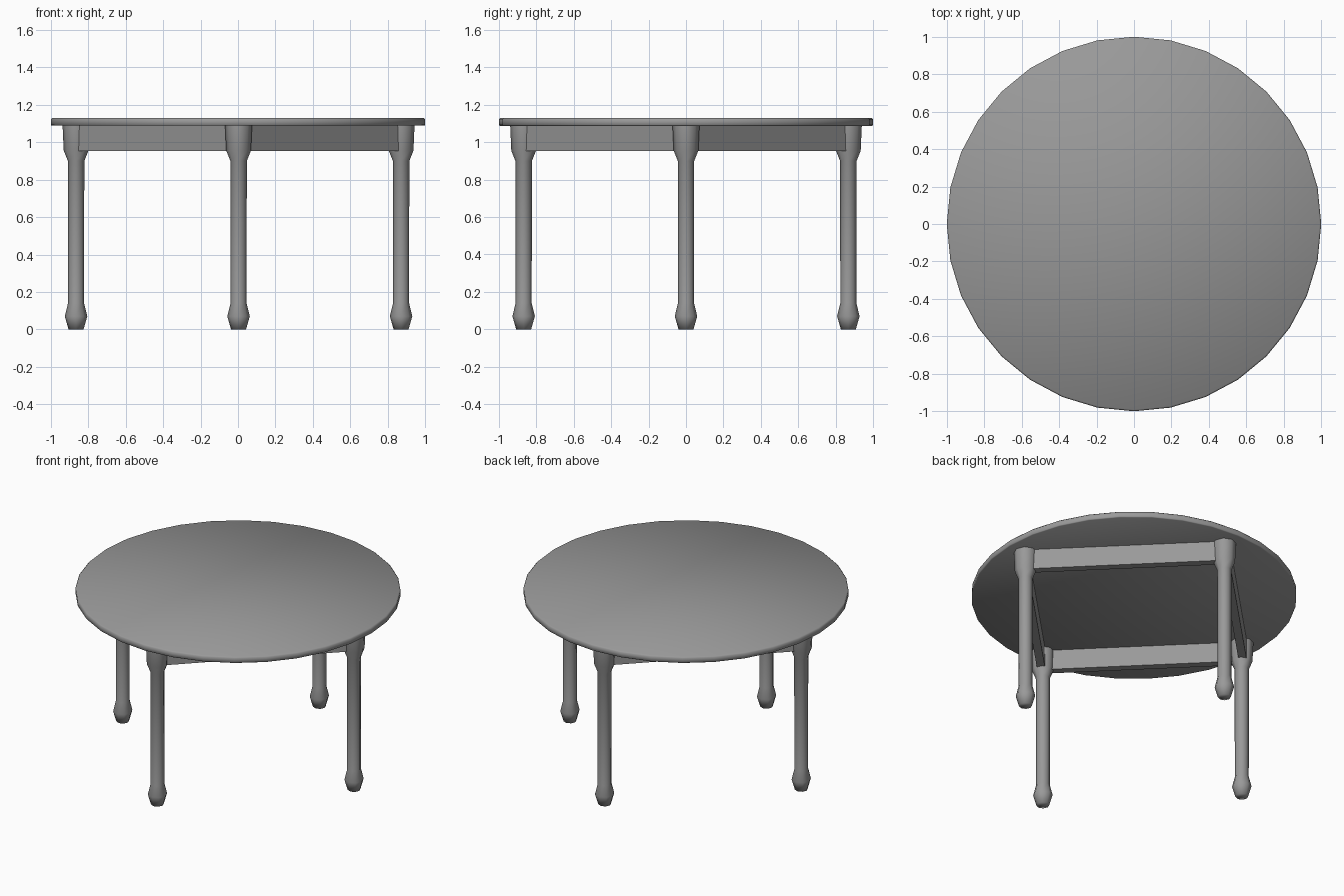
import bpy, bmesh, math
from mathutils import Matrix

if "Cube" in bpy.data.objects:
    bpy.data.objects.remove(bpy.data.objects["Cube"])

LEG_R = 0.868  # distance of each leg from the centre
BASE_X = 0.003  # the leg frame sits a hair to the right

# Dark grey finish shared by all parts
grey = bpy.data.materials.new("dark_grey")
grey.diffuse_color = (0.32, 0.32, 0.32, 1)
grey.use_nodes = True
grey.node_tree.nodes["Principled BSDF"].inputs["Base Color"].default_value = grey.diffuse_color


def finish(name, bm, angle):
    bmesh.ops.recalc_face_normals(bm, faces=bm.faces)
    me = bpy.data.meshes.new(name)
    bm.to_mesh(me)
    bm.free()
    me.materials.append(grey)
    ob = bpy.data.objects.new(name, me)
    bpy.context.collection.objects.link(ob)
    bpy.ops.object.select_all(action='DESELECT')
    ob.select_set(True)
    bpy.context.view_layer.objects.active = ob
    bpy.ops.object.shade_smooth_by_angle(angle=math.radians(angle))
    return ob


def turned(name, profile, sides, angle):
    """Capped solid of revolution from (radius, z) pairs."""
    bm = bmesh.new()
    rings = []
    for r, z in profile:
        rings.append([bm.verts.new((r * math.cos(2 * math.pi * i / sides),
                                    r * math.sin(2 * math.pi * i / sides), z))
                      for i in range(sides)])
    for a, b in zip(rings, rings[1:]):
        for i in range(sides):
            j = (i + 1) % sides
            bm.faces.new((a[i], a[j], b[j], b[i]))
    bm.faces.new(rings[0])
    bm.faces.new(rings[-1])
    return finish(name, bm, angle)


# Round top with a softly eased edge
turned("table_top", [(0.995, 1.088), (1.0, 1.092), (1.0, 1.122), (0.992, 1.13)], 32, 60)

# Turned legs: bulb foot, straight shaft, thick head
leg_profile = [(0.04, 0), (0.06, 0.07), (0.043, 0.14), (0.044, 0.90),
               (0.066, 0.955), (0.072, 1.09)]
for k, side in enumerate(("right", "back", "left", "front")):
    leg = turned(side + "_leg", leg_profile, 8, 80)
    a = k * math.pi / 2
    leg.location = (BASE_X + LEG_R * math.cos(a), LEG_R * math.sin(a), 0)
    leg.rotation_euler.z = a

# Apron boards joining neighbouring legs in a square
half = LEG_R / math.sqrt(2)
for k, side in enumerate(("back_right", "back_left", "front_left", "front_right")):
    bm = bmesh.new()
    bmesh.ops.create_cube(bm, size=1)
    bmesh.ops.transform(bm, verts=bm.verts,
                        matrix=Matrix.Translation((half + 0.008, 0, 1.021)) @
                        Matrix.Diagonal((0.05, 2 * half - 0.03, 0.136, 1)))
    apron = finish(side + "_apron", bm, 30)
    apron.location.x = BASE_X
    apron.rotation_euler.z = math.pi / 4 + k * math.pi / 2
